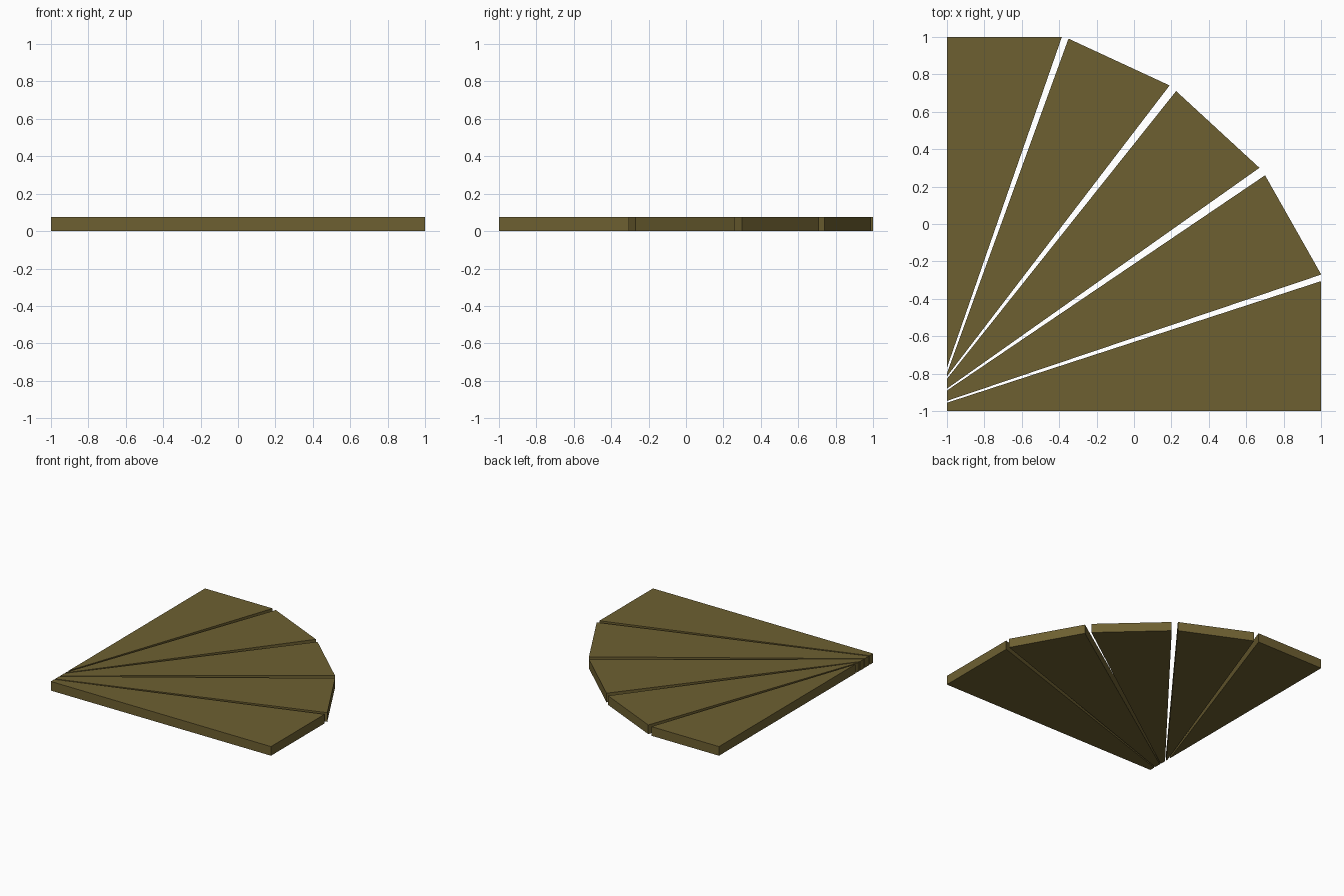
import bpy, bmesh

if "Cube" in bpy.data.objects:
    bpy.data.objects.remove(bpy.data.objects["Cube"])

THICK = 0.075

# Single olive-brown colour
mat = bpy.data.materials.new("olive_brown")
mat.diffuse_color = (0.155, 0.117, 0.031, 1)
mat.use_nodes = True
mat.node_tree.nodes["Principled BSDF"].inputs["Base Color"].default_value = mat.diffuse_color


def slab(name, outline):
    """Flat-faced tread: a plan outline extruded upward."""
    bm = bmesh.new()
    base = bm.faces.new([bm.verts.new((x, y, 0)) for x, y in outline])
    top = bmesh.ops.extrude_face_region(bm, geom=[base], use_keep_orig=True)["geom"]
    bmesh.ops.translate(bm, vec=(0, 0, THICK),
                        verts=[g for g in top if isinstance(g, bmesh.types.BMVert)])
    bmesh.ops.recalc_face_normals(bm, faces=bm.faces[:])
    mesh = bpy.data.meshes.new(name)
    bm.to_mesh(mesh)
    bm.free()
    mesh.materials.append(mat)
    obj = bpy.data.objects.new(name, mesh)
    bpy.context.collection.objects.link(obj)


# Five winder treads fanning out of the corner, with narrow gaps between
treads = [
    [(-1, -1), (1, -1), (1, -0.305), (-1, -0.955)],
    [(-1, -0.945), (1, -0.27), (0.70, 0.26), (-1, -0.89)],
    [(-1, -0.88), (0.67, 0.30), (0.225, 0.71), (-1, -0.828)],
    [(-1, -0.815), (0.19, 0.74), (-0.35, 0.99), (-1, -0.80)],
    [(-1, -0.77), (-0.385, 1), (-1, 1)],
]
for i, outline in enumerate(treads, 1):
    slab(f"winder_tread_{i}", outline)
